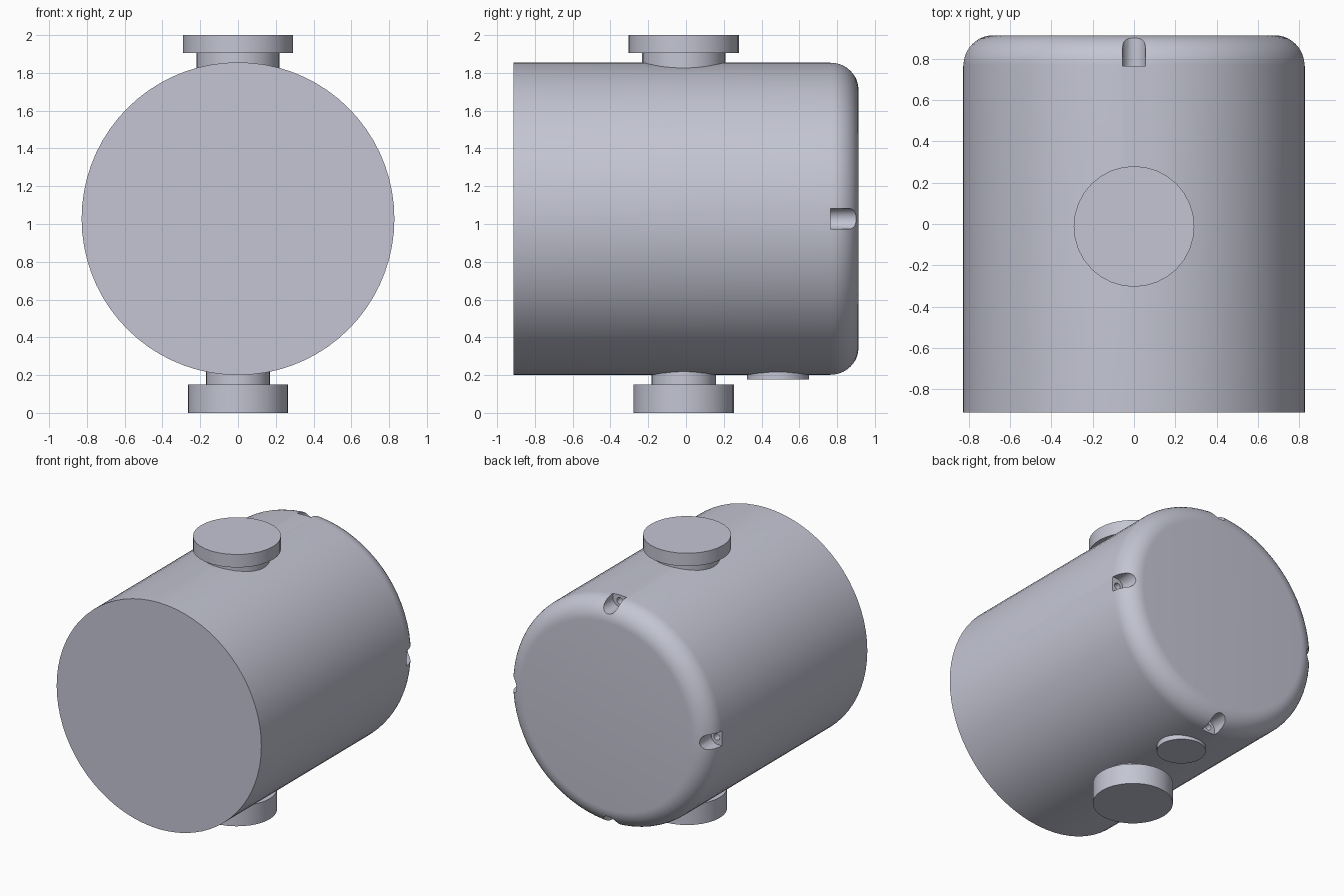
import bpy, bmesh
from math import sin, cos, pi, radians
from mathutils import Matrix, Vector

cube = bpy.data.objects.get("Cube")
if cube:
    bpy.data.objects.remove(cube)

grey = bpy.data.materials.new("light_grey")
grey.use_nodes = True
COLOR = (0.55, 0.56, 0.65, 1)
grey.diffuse_color = COLOR
grey.node_tree.nodes["Principled BSDF"].inputs["Base Color"].default_value = COLOR

AXIS_Z, RADIUS, HALF = 1.028, 0.828, 0.913
FILLET = 0.145
NOZZLE_Y = -0.012


def finish(name, bm):
    mesh = bpy.data.meshes.new(name)
    bmesh.ops.recalc_face_normals(bm, faces=bm.faces)
    bm.to_mesh(mesh)
    bm.free()
    obj = bpy.data.objects.new(name, mesh)
    bpy.context.collection.objects.link(obj)
    mesh.materials.append(grey)
    return obj


def lathe(name, profile, sides, matrix):
    """Revolve (radius, height) points about z, cap both ends, then place."""
    bm = bmesh.new()
    rings = [[bm.verts.new((r * cos(2 * pi * i / sides), r * sin(2 * pi * i / sides), h))
              for i in range(sides)] for r, h in profile]
    for low, high in zip(rings, rings[1:]):
        for i in range(sides):
            j = (i + 1) % sides
            bm.faces.new((low[i], low[j], high[j], high[i]))
    bm.faces.new(rings[0][::-1])
    bm.faces.new(rings[-1])
    bm.transform(matrix)
    return finish(name, bm)


def smooth(obj):
    bpy.ops.object.select_all(action='DESELECT')
    obj.select_set(True)
    bpy.context.view_layer.objects.active = obj
    bpy.ops.object.shade_smooth_by_angle(angle=radians(30))


def cut(obj, cutter):
    mod = obj.modifiers.new("cut", 'BOOLEAN')
    mod.operation = 'DIFFERENCE'
    mod.solver = 'EXACT'
    mod.object = cutter
    bpy.context.view_layer.objects.active = obj
    bpy.ops.object.modifier_apply(modifier=mod.name)
    bpy.data.objects.remove(cutter)


# Horizontal drum with a rounded rear edge
profile = [(RADIUS, -HALF)]
for k in range(11):
    a = pi / 2 * k / 10
    profile.append((RADIUS - FILLET + FILLET * cos(a), HALF - FILLET + FILLET * sin(a)))
drum = lathe("drum", profile, 72,
             Matrix.Translation((0, 0, AXIS_Z)) @ Matrix.Rotation(-pi / 2, 4, 'X'))


# Four round-bottomed bolt notches in the rear edge, each with a small bolt hole
def notch_cutter(turn):
    w, floor, y0, y1 = 0.055, 0.74, 0.765, 1.0
    outline = [(w, 0.95), (-w, 0.95)]
    outline += [(-w * cos(pi * k / 12), floor + w - w * sin(pi * k / 12)) for k in range(13)]
    bm = bmesh.new()
    face = bm.faces.new([bm.verts.new((x, y0, z)) for x, z in outline])
    grown = bmesh.ops.extrude_face_region(bm, geom=[face])["geom"]
    bmesh.ops.translate(bm, vec=(0, y1 - y0, 0),
                        verts=[v for v in grown if isinstance(v, bmesh.types.BMVert)])
    bm.transform(Matrix.Translation((0, 0, AXIS_Z)) @ Matrix.Rotation(turn, 4, 'Y'))
    return finish("notch_cutter", bm)


def hole_cutter(turn):
    place = (Matrix.Translation((0, 0, AXIS_Z)) @ Matrix.Rotation(turn, 4, 'Y')
             @ Matrix.Translation((0, 0.79, 0.785)) @ Matrix.Rotation(pi / 2, 4, 'X'))
    return lathe("hole_cutter", [(0.024, 0), (0.024, 0.1)], 16, place)


for q in range(4):
    cut(drum, notch_cutter(q * pi / 2))
    cut(drum, hole_cutter(q * pi / 2))
smooth(drum)


# Vertical fittings: (name, radius, bottom, top, y)
fittings = [
    ("top_neck", 0.22, 1.78, 1.91, NOZZLE_Y),
    ("top_flange", 0.292, 1.905, 2.0, NOZZLE_Y),
    ("bottom_neck", 0.17, 0.145, 0.26, NOZZLE_Y),
    ("bottom_flange", 0.266, 0.0, 0.15, NOZZLE_Y),
    ("drain_plug", 0.163, 0.178, 0.26, 0.487),
]
for name, radius, low, high, y in fittings:
    smooth(lathe(name, [(radius, low), (radius, high)], 32, Matrix.Translation((0, y, 0))))
